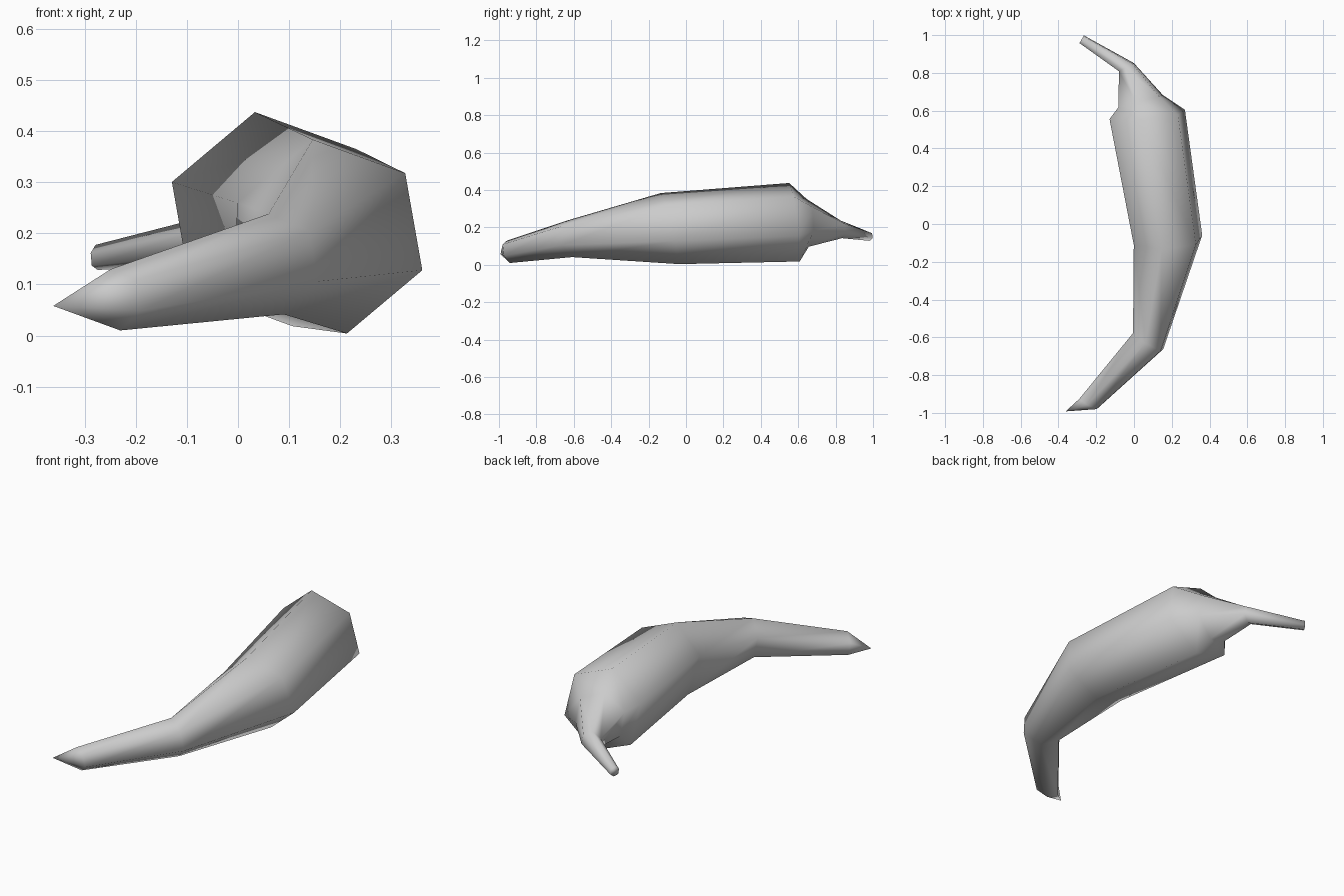
import bpy, bmesh, math
from mathutils import Vector

cube = bpy.data.objects.get("Cube")
if cube:
    bpy.data.objects.remove(cube, do_unlink=True)

# One plain grey for the whole pod
grey = bpy.data.materials.new("plain grey")
grey.use_nodes = True
colour = (0.6, 0.6, 0.6, 1)
grey.diffuse_color = colour
grey.node_tree.nodes["Principled BSDF"].inputs["Base Color"].default_value = colour

SIDES = 6
START = math.radians(-20)


def add_ring(bm, centre, radius, turn, lean):
    """Six-sided ring, turned about z and leaning along y."""
    across = Vector((math.cos(turn), math.sin(turn), 0)) * radius
    up = Vector((0, lean, 1)) * radius
    ring = []
    for i in range(SIDES):
        a = START + math.tau * i / SIDES
        ring.append(bm.verts.new(Vector(centre) + across * math.cos(a) + up * math.sin(a)))
    return ring


# Curved pod from the pointed end to the stem: centre, radius, turn, lean
rings = [
    ((-0.24, -0.95, 0.07), 0.061, -0.5, -0.2),
    ((0.075, -0.62, 0.14), 0.1, -0.55, -0.2),
    ((0.18, -0.085, 0.194), 0.193, 0.05, -0.25),
    ((0.07, 0.58, 0.228), 0.213, 0.08, -0.12),
    ((0.035, 0.65, 0.225), 0.13, 0.27, 0),
    ((-0.04, 0.83, 0.19), 0.048, 0.5, 0),
    ((-0.277, 0.978, 0.153), 0.025, 1.05, 0),
]

bm = bmesh.new()
loops = [add_ring(bm, *r) for r in rings]
for a, b in zip(loops, loops[1:]):
    for i in range(SIDES):
        j = (i + 1) % SIDES
        bm.faces.new((a[i], a[j], b[j], b[i]))

# Pointed end and flat stem end
tip = bm.verts.new((-0.362, -0.992, 0.058))
for i in range(SIDES):
    bm.faces.new((tip, loops[0][(i + 1) % SIDES], loops[0][i]))
bm.faces.new(loops[-1])
bmesh.ops.recalc_face_normals(bm, faces=bm.faces[:])
for f in bm.faces:
    f.smooth = True

mesh = bpy.data.meshes.new("curved_pod")
bm.to_mesh(mesh)
bm.free()
mesh.materials.append(grey)
pod = bpy.data.objects.new("curved_pod", mesh)
bpy.context.collection.objects.link(pod)
